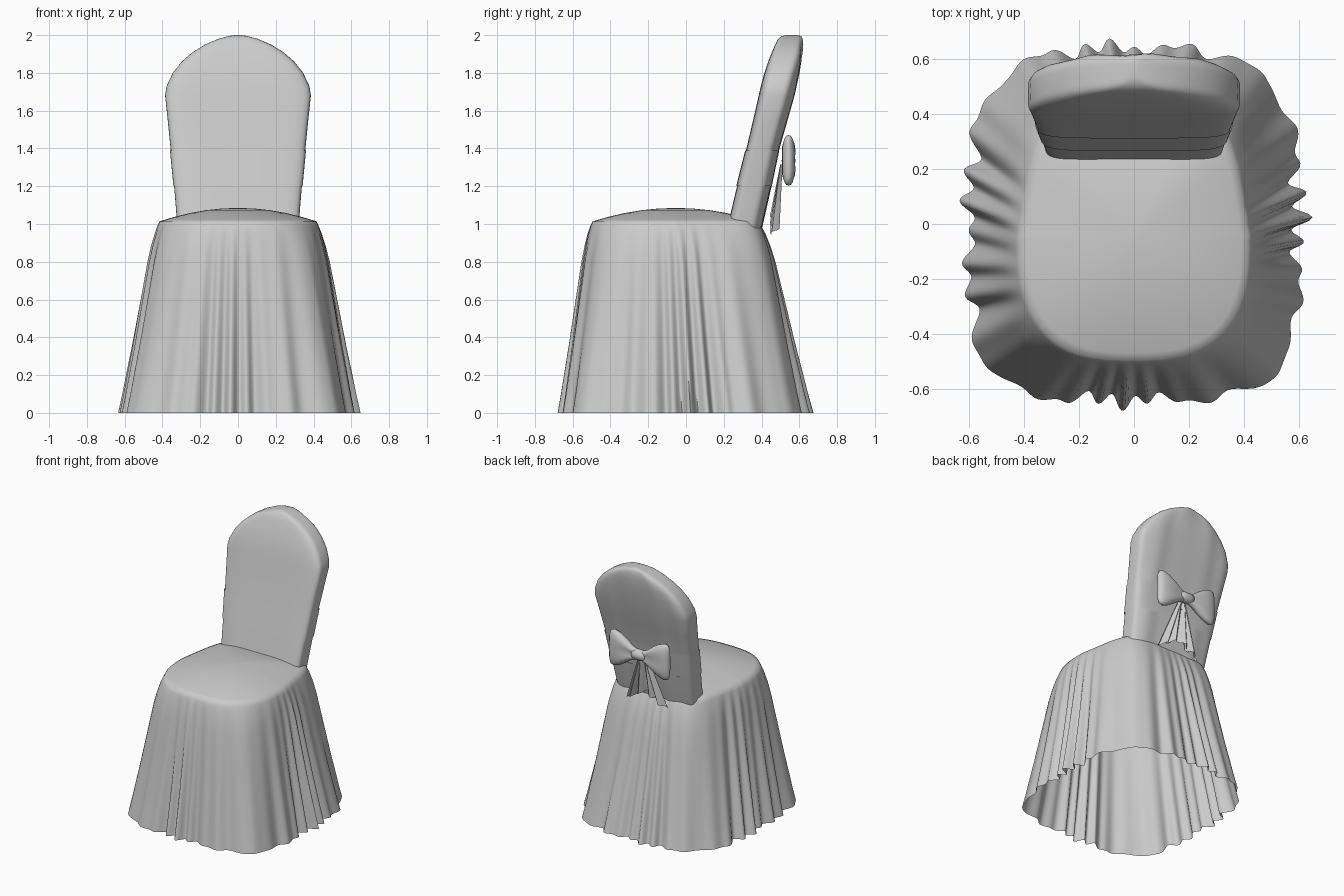
import bpy, bmesh, math, random
from math import sin, cos, pi

if "Cube" in bpy.data.objects:
    bpy.data.objects.remove(bpy.data.objects["Cube"])

random.seed(4)


def make(name, rings, closed=True, caps=(False, False), angle=50):
    """Loft a list of point rings into a smooth-shaded object."""
    bm = bmesh.new()
    rows = [[bm.verts.new(p) for p in r] for r in rings]
    n = len(rows[0])
    for a, b in zip(rows, rows[1:]):
        for i in range(n if closed else n - 1):
            j = (i + 1) % n
            bm.faces.new((a[i], a[j], b[j], b[i]))
    if caps[0]:
        bm.faces.new(rows[0][::-1])
    if caps[1]:
        bm.faces.new(rows[-1])
    bmesh.ops.recalc_face_normals(bm, faces=bm.faces)
    me = bpy.data.meshes.new(name)
    bm.to_mesh(me)
    bm.free()
    ob = bpy.data.objects.new(name, me)
    bpy.context.collection.objects.link(ob)
    bpy.ops.object.select_all(action='DESELECT')
    ob.select_set(True)
    bpy.context.view_layer.objects.active = ob
    bpy.ops.object.shade_smooth_by_angle(angle=math.radians(angle))
    return ob


def lerp(table, z):
    """Piecewise-linear lookup: rows of (z, values...)."""
    for p, q in zip(table, table[1:]):
        if z <= q[0]:
            f = (z - p[0]) / (q[0] - p[0])
            return [a + (b - a) * f for a, b in zip(p[1:], q[1:])]
    return list(table[-1][1:])


def sup(u, a, b, n):
    """Point on a superellipse in direction u."""
    c, s = cos(u), sin(u)
    r = (abs(c) ** n + abs(s) ** n) ** (-1 / n)
    return a * c * r, b * s * r


# Seat and draped skirt, one cloth surface open at the hem
N = 360


def rim(u):
    s = max(0, sin(u))
    x, y = sup(u, 0.425, 0.45, 2.7 + 3.3 * s)
    return x * (1 - 0.17 * s), y - 0.055


def fold(u):
    side = abs(cos(2 * u))
    # pleats crowd towards the middle of each side, broad waves at the corners
    fine = sin(34 * u + 2.2 * sin(4 * u) + 1.2 * sin(3 * u)) * (0.7 + 0.3 * sin(7 * u + 1))
    amp = 0.036 if abs(cos(u)) > 0.7 else 0.028
    broad = 0.014 * sin(15 * u + 0.8)
    return amp * side * fine + broad


def skirt_ring(z, s):
    pts = []
    for i in range(N):
        u = 2 * pi * i / N
        x0, y0 = rim(u)
        x1, y1 = sup(u, 0.6, 0.64, 4.2 if sin(u) < 0 else 3.3)
        f = fold(u) * s
        pts.append((x0 + (x1 - x0) * s + f * cos(u),
                    y0 + (y1 - y0) * s + f * sin(u), z))
    return pts


rings = []
for r in (0.004, 0.2, 0.4, 0.6, 0.8, 0.92, 0.98):
    ring = []
    for i in range(N):
        x, y = rim(2 * pi * i / N)
        ring.append((x * r, (y + 0.055) * r - 0.055, 1.01 + 0.075 * (1 - r ** 2)))
    rings.append(ring)
for z, s in ((0.985, 0.02), (0.95, 0.09), (0.88, 0.19), (0.8, 0.28), (0.65, 0.41),
             (0.5, 0.54), (0.35, 0.67), (0.2, 0.81), (0.1, 0.9), (0, 1)):
    rings.append(skirt_ring(z, s))
make("seat_and_skirt_cover", rings, caps=(True, False), angle=80)

# Reclined backrest: z, half width, front y, rear y
BACK = [(0.93, 0.315, 0.205, 0.385), (1.0, 0.322, 0.223, 0.405), (1.2, 0.338, 0.27, 0.45),
        (1.4, 0.357, 0.32, 0.492), (1.55, 0.372, 0.355, 0.535), (1.68, 0.386, 0.385, 0.572),
        (1.73, 0.378, 0.396, 0.583), (1.8, 0.345, 0.415, 0.598), (1.86, 0.298, 0.435, 0.608),
        (1.91, 0.24, 0.455, 0.615), (1.95, 0.175, 0.472, 0.617), (1.98, 0.105, 0.488, 0.614),
        (1.995, 0.05, 0.508, 0.608), (2.0, 0.015, 0.53, 0.59)]


def back_ring(z, grow=0.0, wave=0.0):
    w, yf, yb = lerp(BACK, z)
    ym, h = (yf + yb) / 2, (yb - yf) / 2
    pts = []
    for i in range(72):
        u = 2 * pi * i / 72
        c, s = cos(u), sin(u)
        n = 0.5 if s > 0 else 0.35
        x = math.copysign(abs(c) ** n, c) * (w + grow)
        y = math.copysign(abs(s) ** n, s) * (h + grow)
        if s > 0:
            y += wave * sin(x * 32) * s
        pts.append((x, ym + y, z))
    return pts


make("backrest_cover", [back_ring(r[0], wave=0.004) for r in BACK], caps=(False, True), angle=60)

# Thin sash band wrapped round the backrest
sash = [back_ring(1.20 + 0.19 * k / 4, 0.004) for k in range(5)]
make("sash_band", sash, angle=60)

# Bow loops, knot and tails on the rear of the sash
BZ, BY = 1.335, 0.543


def loop_rings(side):
    out = []
    for x, h, d, dz in ((0.01, 0.032, 0.018, 0), (0.06, 0.05, 0.027, 0), (0.11, 0.088, 0.036, 0.002),
                        (0.16, 0.118, 0.038, 0.002), (0.205, 0.134, 0.034, 0.002),
                        (0.232, 0.125, 0.024, 0.002), (0.246, 0.095, 0.008, 0)):
        ring = []
        for i in range(24):
            u = 2 * pi * i / 24
            pinch = 1 - 0.25 * cos(4 * u) * (1 - x / 0.25)
            c = math.copysign(abs(cos(u)) ** 0.7, cos(u))
            ring.append((side * x, BY + d * c * pinch, BZ + dz + h * sin(u)))
        out.append(ring)
    return out


def tail_rings(side, lean, length):
    out = []
    for k in range(9):
        t = k / 8
        w = 0.02 + 0.036 * t
        xc = side * (0.015 + lean * t)
        z = BZ - 0.02 - length * t
        y = 0.505 - 0.036 * t
        row = []
        for i in range(9):
            v = i / 4 - 1
            row.append((xc + w * v, y + (0.006 + 0.02 * t) * cos(v * 4.0),
                        z - 0.03 * t * v * side))
        out.append(row)
    return out


for side, name in ((-1, "left"), (1, "right")):
    make("bow_loop_" + name, loop_rings(side), caps=(True, True), angle=60)
    make("bow_tail_outer_" + name, tail_rings(side, 0.10, 0.34), closed=False)
    make("bow_tail_inner_" + name, tail_rings(side, 0.03, 0.30), closed=False)

knot = []
for x, r in ((-0.055, 0.024), (-0.048, 0.034), (-0.02, 0.039), (0.02, 0.039), (0.048, 0.034), (0.055, 0.024)):
    knot.append([(x, BY + r * 0.95 * cos(2 * pi * i / 16), BZ + r * sin(2 * pi * i / 16))
                 for i in range(16)])
make("bow_knot", knot, caps=(True, True), angle=60)
